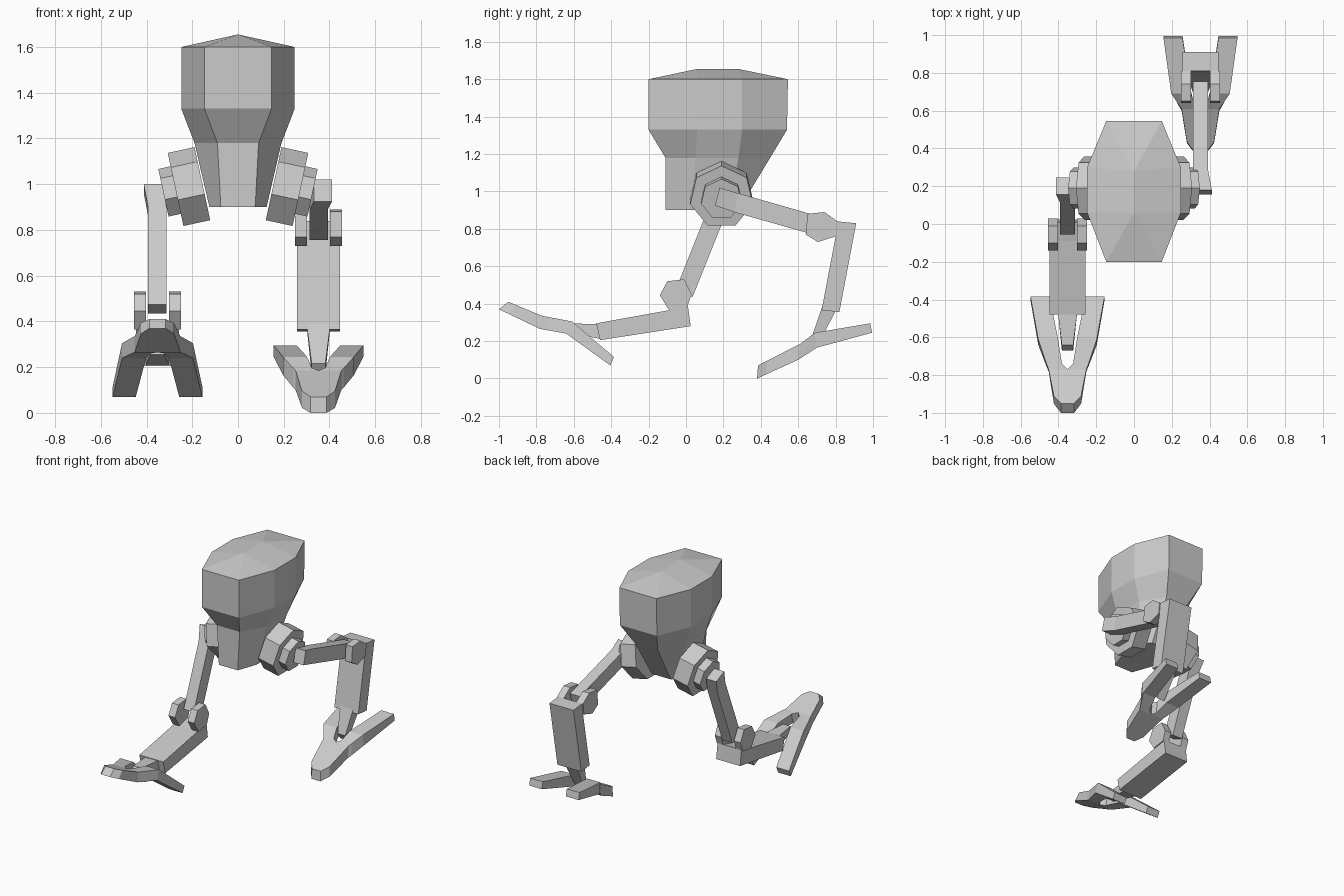
import bpy, bmesh
from math import sin, cos, pi

if "Cube" in bpy.data.objects:
    bpy.data.objects.remove(bpy.data.objects["Cube"])


def add_loft(bm, rings, caps=(True, True)):
    """Bridge equal-length rings of points and cap the ends."""
    vs = [[bm.verts.new(p) for p in r] for r in rings]
    n = len(vs[0])
    for a, b in zip(vs, vs[1:]):
        for i in range(n):
            j = (i + 1) % n
            bm.faces.new((a[i], a[j], b[j], b[i]))
    for ring, cap in zip((vs[0], vs[-1]), caps):
        if cap:
            bm.faces.new(ring)
    return vs


def finish(name, bm):
    bmesh.ops.recalc_face_normals(bm, faces=bm.faces)
    me = bpy.data.meshes.new(name)
    bm.to_mesh(me)
    bm.free()
    ob = bpy.data.objects.new(name, me)
    bpy.context.collection.objects.link(ob)
    return ob


def loft(name, *rings):
    bm = bmesh.new()
    add_loft(bm, rings)
    return finish(name, bm)


def prism(bm, profile, x0, x1):
    """Side profile in (y, z) extruded across x."""
    add_loft(bm, [[(x, y, z) for y, z in profile] for x in (x0, x1)])


def slab(a, b, x0, x1):
    """Rectangular section through side points a and b."""
    return [(x0, *a), (x1, *a), (x1, *b), (x0, *b)]


# Torso: eight-sided rings under a shallow ridged lid
def torso_ring(z, front_w, side_w, y0, y1, y2, y3):
    half = [(front_w, y0), (side_w, y1), (side_w, y2), (front_w, y3)]
    return [(x, y, z) for x, y in half] + [(-x, y, z) for x, y in reversed(half)]


bm = bmesh.new()
rings = add_loft(bm, [
    torso_ring(0.90, 0.075, 0.125, -0.11, 0.03, 0.23, 0.28),
    torso_ring(1.18, 0.09, 0.19, -0.11, 0.05, 0.28, 0.45),
    torso_ring(1.33, 0.147, 0.248, -0.20, 0.06, 0.30, 0.54),
    torso_ring(1.60, 0.147, 0.248, -0.20, 0.06, 0.30, 0.545)], (True, False))
t = rings[-1]
f, b = bm.verts.new((0, 0.06, 1.655)), bm.verts.new((0, 0.28, 1.655))
for face in ((t[7], t[0], f), (t[0], t[1], f), (t[1], t[2], b, f), (t[2], t[3], b),
             (t[3], t[4], b), (t[4], t[5], b), (t[5], t[6], f, b), (t[6], t[7], f)):
    bm.faces.new(face)
finish("torso", bm)


# Hips: tilted seven-sided discs with a smaller hub
def hip_ring(s, d, r):
    cx, cz = 0.154 + 0.977 * d, 0.994 - 0.21 * d
    pts = []
    for i in range(7):
        a = 2 * pi * i / 7
        u, v = r * cos(a), r * sin(a)
        pts.append((s * (cx + 0.21 * u), 0.19 + v, cz + 0.977 * u))
    return pts


for side, s in (("right", 1), ("left", -1)):
    loft(side + "_hip", hip_ring(s, 0, 0.172), hip_ring(s, 0.12, 0.172))
    loft(side + "_hip_hub", hip_ring(s, 0.11, 0.112), hip_ring(s, 0.175, 0.112))

# Side-view points of each leg's pose
POSES = {
    "right": dict(
        s=1,
        thigh=[((.18, 1.02), (.155, .925)), ((.28, .99), (.255, .89)), ((.755, .855), (.725, .757))],
        knee=[(.65, .88), (.74, .89), (.81, .84), (.80, .76), (.705, .73), (.64, .77)],
        shin=[(.81, .84), (.91, .83), (.82, .355), (.725, .365), (.80, .76)],
        ankle=[((.73, .39), (.81, .38)), ((.67, .215), (.70, .17))],
        foot=[((.385, .07), (.38, 0)), ((.61, .185), (.60, .10)),
              ((.69, .245), (.70, .165)), ((.985, .295), (.995, .245))]),
    "left": dict(
        s=-1,
        thigh=[((.245, .96), (.155, 1.0)), ((.205, .86), (.115, .90)), ((.035, .435), (-.055, .475))],
        knee=[(-.10, .52), (-.01, .53), (.03, .45), (.005, .38), (-.09, .365), (-.14, .445)],
        shin=[(.01, .39), (.025, .28), (-.46, .205), (-.48, .295), (-.09, .365)],
        ankle=[((-.45, .21), (-.46, .29)), ((-.67, .255), (-.64, .295))],
        foot=[((-.95, .41), (-1.0, .37)), ((-.77, .335), (-.78, .265)),
              ((-.61, .305), (-.64, .24)), ((-.385, .115), (-.405, .07))]),
}


def mix(p, q, k):
    return tuple(tuple(a + (b - a) * k for a, b in zip(m, n)) for m, n in zip(p, q))


for side, pose in POSES.items():
    s = pose["s"]
    # Thigh bar, kinked outward at the hip
    loft(side + "_thigh", *[slab(a, b, s * x, s * (x + 0.08))
                            for (a, b), x in zip(pose["thigh"], (0.332, 0.313, 0.313))])

    # Two knee plates gripping the thigh
    bm = bmesh.new()
    for x0, x1 in ((0.25, 0.302), (0.402, 0.454)):
        prism(bm, pose["knee"], s * x0, s * x1)
    finish(side + "_knee_plates", bm)

    # Shin and tapered ankle
    bm = bmesh.new()
    prism(bm, pose["shin"], s * 0.257, s * 0.447)
    finish(side + "_shin", bm)
    loft(side + "_ankle", *[slab(a, b, s * (0.352 - w), s * (0.352 + w))
                            for (a, b), w in zip(pose["ankle"], (0.052, 0.03))])

    # Foot: rounded toe that splits into two heel prongs
    toe, mid, fork, end = pose["foot"]
    c = s * 0.352
    bm = bmesh.new()
    add_loft(bm, [slab(*st, c - w, c + w) for st, w in
                  ((toe, 0.035), (mix(toe, mid, 0.22), 0.072), (mid, 0.10))])
    for d in (-1, 1):
        add_loft(bm, [slab(*st, c + d * inner, c + d * outer) for st, inner, outer in
                      ((mid, 0.0, 0.10), (mix(mid, fork, 0.2), 0.03, 0.112),
                       (fork, 0.05, 0.155), (end, 0.095, 0.196))])
    finish(side + "_foot", bm)
